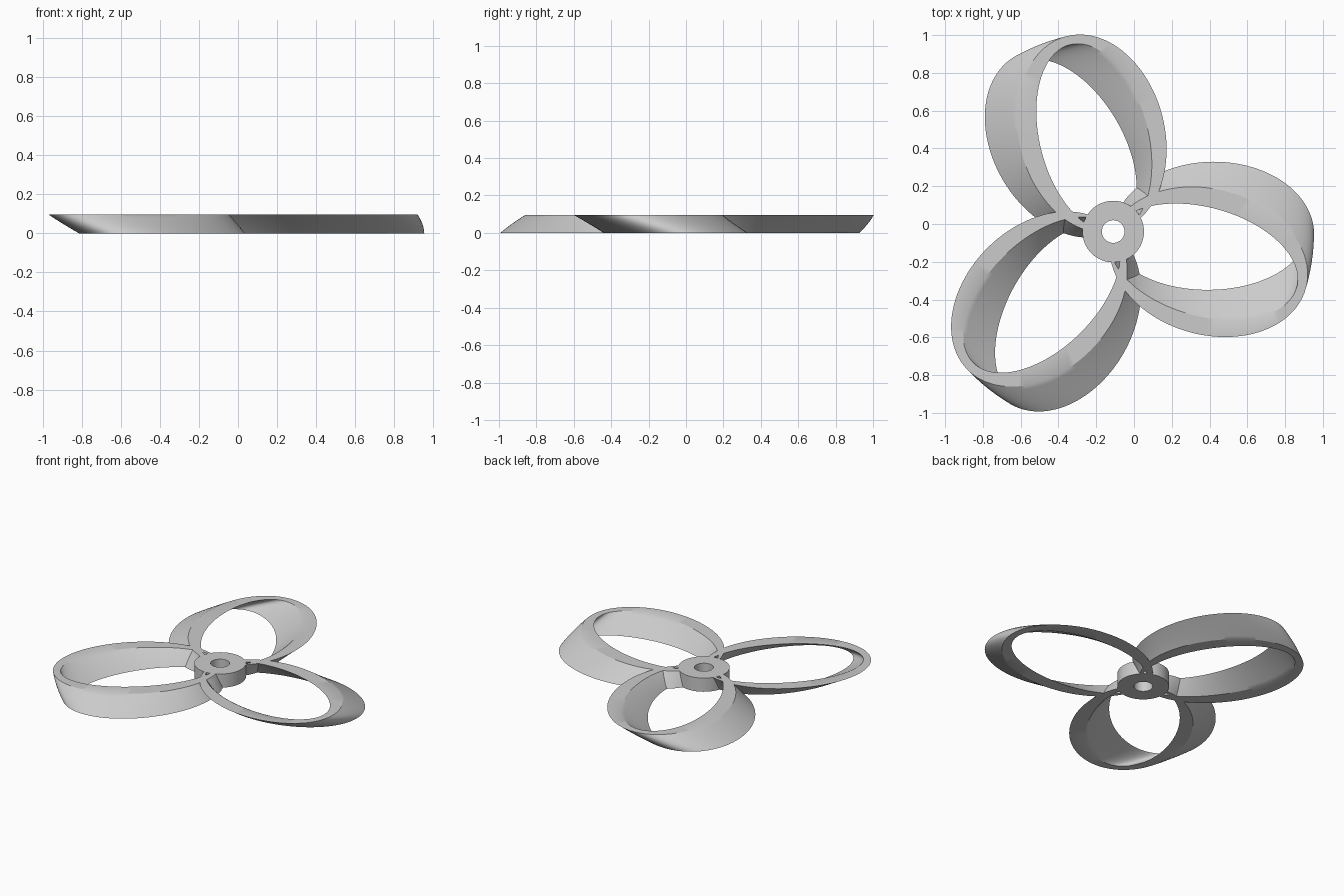
import bpy, bmesh, math
from mathutils import Matrix, Vector

if "Cube" in bpy.data.objects:
    bpy.data.objects.remove(bpy.data.objects["Cube"])

HEIGHT = 0.095
HUB = Vector((-0.11, -0.04, 0))
LEAN_TOP, LEAN_BOTTOM = math.radians(-15.5), math.radians(0.5)
SEGMENTS, LAYERS = 96, 8

grey = bpy.data.materials.new("light grey")
grey.use_nodes = True
grey.diffuse_color = (0.6, 0.6, 0.6, 1)
grey.node_tree.nodes["Principled BSDF"].inputs["Base Color"].default_value = (0.6, 0.6, 0.6, 1)


def make_object(name, bm):
    bmesh.ops.recalc_face_normals(bm, faces=bm.faces)
    mesh = bpy.data.meshes.new(name)
    bm.to_mesh(mesh)
    bm.free()
    mesh.materials.append(grey)
    obj = bpy.data.objects.new(name, mesh)
    bpy.context.collection.objects.link(obj)
    return obj


def cylinder(name, radius, low, high):
    bm = bmesh.new()
    place = Matrix.Translation(HUB + Vector((0, 0, (low + high) / 2)))
    bmesh.ops.create_cone(bm, cap_ends=True, segments=64, radius1=radius,
                          radius2=radius, depth=high - low, matrix=place)
    return make_object(name, bm)


def ellipse_loop(bm, centre, a, b, shift, angle, z):
    turn = Matrix.Rotation(angle, 4, "Z")
    loop = []
    for i in range(SEGMENTS):
        t = math.tau * i / SEGMENTS
        point = Vector((centre + a * math.cos(t), shift + b * math.sin(t), z))
        loop.append(bm.verts.new(HUB + turn @ point))
    return loop


def bridge(bm, first, second):
    for i in range(SEGMENTS):
        j = (i + 1) % SEGMENTS
        bm.faces.new((first[i], first[j], second[j], second[i]))


# Looped blade: an elliptical band that twists about the hub as it rises
def loop_blade(name, heading):
    bm = bmesh.new()
    outer, inner = [], []
    for k in range(LAYERS + 1):
        f = k / LAYERS
        angle = heading + LEAN_BOTTOM + (LEAN_TOP - LEAN_BOTTOM) * f
        outer.append(ellipse_loop(bm, 0.53, 0.533, 0.385, -0.02, angle, f * HEIGHT))
        inner.append(ellipse_loop(bm, 0.505, 0.51, 0.287, -0.026, angle, f * HEIGHT))
    for k in range(LAYERS):
        bridge(bm, outer[k], outer[k + 1])
        bridge(bm, inner[k], inner[k + 1])
    bridge(bm, outer[0], inner[0])
    bridge(bm, outer[-1], inner[-1])
    return make_object(name, bm)


def combine(target, other, operation):
    mod = target.modifiers.new(operation, "BOOLEAN")
    mod.operation = operation
    mod.solver = "EXACT"
    mod.object = other
    bpy.context.view_layer.objects.active = target
    bpy.ops.object.modifier_apply(modifier=mod.name)
    bpy.data.objects.remove(other)


# Hub and three blades fused into one rotor, then bored for the shaft
rotor = cylinder("propeller_rotor", 0.163, 0, HEIGHT)
for n in range(3):
    combine(rotor, loop_blade("blade_%d" % n, n * math.tau / 3), "UNION")
combine(rotor, cylinder("shaft_bore", 0.06, -0.1, HEIGHT + 0.1), "DIFFERENCE")

bpy.ops.object.select_all(action="DESELECT")
rotor.select_set(True)
bpy.context.view_layer.objects.active = rotor
bpy.ops.object.shade_smooth_by_angle(angle=math.radians(30))
